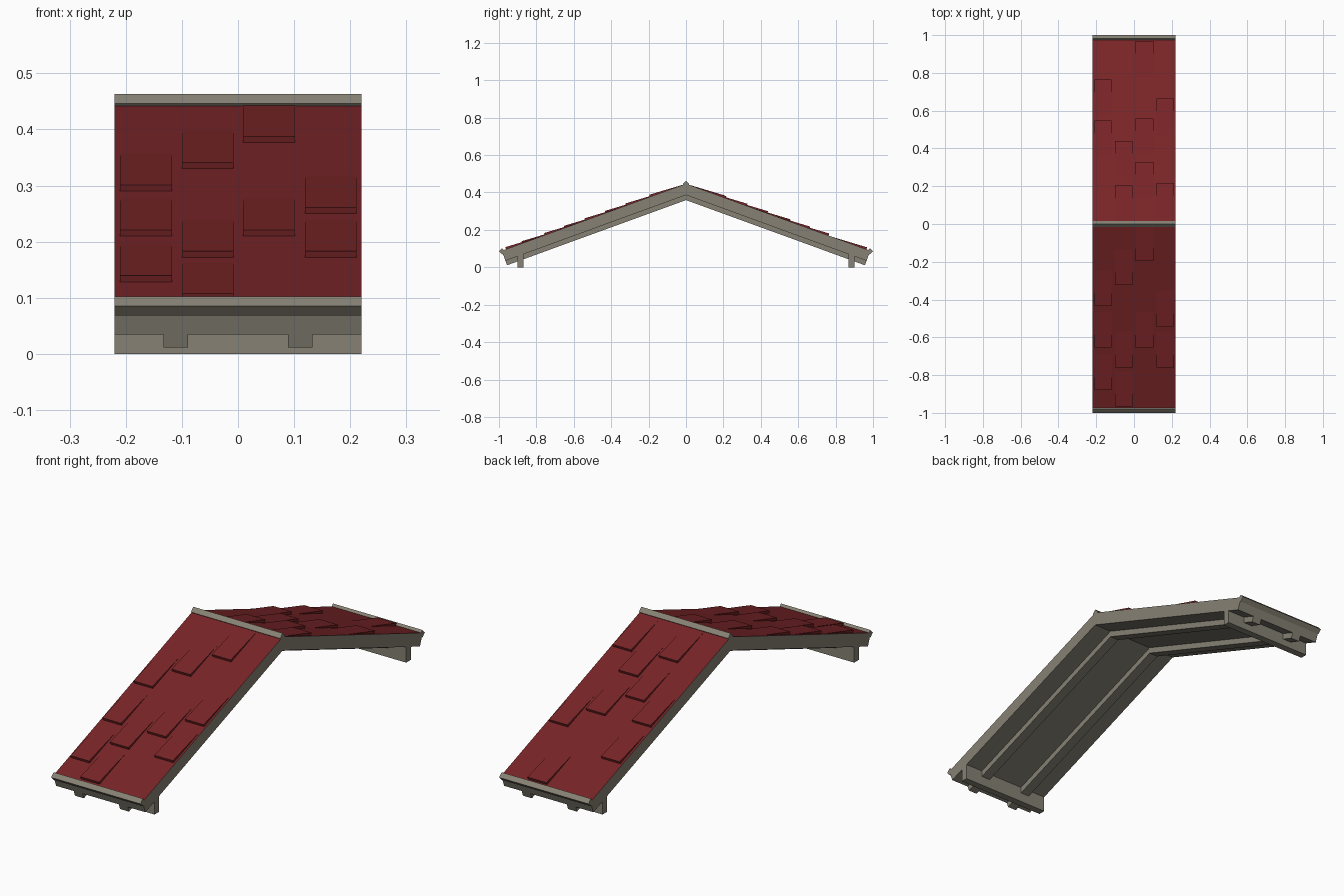
import bpy, bmesh, math
from mathutils import Vector

if "Cube" in bpy.data.objects:
    bpy.data.objects.remove(bpy.data.objects["Cube"])

ANG = math.radians(20)
C, S, T = math.cos(ANG), math.sin(ANG), math.tan(ANG)
RIDGE = 0.447      # height of the roof surface at the ridge
HALF = 0.22        # half width along x
EAVE = 0.985       # y where the roof surface ends
SLAB = 0.057       # slab thickness
RAFTER = 0.0255    # rafter depth below the slab


def material(name, rgb):
    m = bpy.data.materials.new(name)
    m.diffuse_color = (*rgb, 1)
    m.use_nodes = True
    m.node_tree.nodes["Principled BSDF"].inputs["Base Color"].default_value = m.diffuse_color
    return m


STONE = material("warm_grey", (0.24, 0.22, 0.175))
RED = material("dark_red", (0.19, 0.018, 0.020))


def prism(name, profile, x0, x1, mats):
    """Extrude a (y, z) profile along x."""
    bm = bmesh.new()
    f = bm.faces.new([bm.verts.new((x0, y, z)) for y, z in profile])
    ext = bmesh.ops.extrude_face_region(bm, geom=[f])
    verts = [v for v in ext["geom"] if isinstance(v, bmesh.types.BMVert)]
    bmesh.ops.translate(bm, verts=verts, vec=Vector((x1 - x0, 0, 0)))
    bmesh.ops.recalc_face_normals(bm, faces=bm.faces)
    # the second material covers the upward faces
    if len(mats) > 1:
        for face in bm.faces:
            face.normal_update()
            face.material_index = 1 if face.normal.z > 0.5 else 0
    me = bpy.data.meshes.new(name)
    bm.to_mesh(me)
    bm.free()
    for m in mats:
        me.materials.append(m)
    ob = bpy.data.objects.new(name, me)
    bpy.context.collection.objects.link(ob)
    return ob


def end_point(depth):
    """Point on the square-cut eave end, at a depth below the roof surface."""
    return (EAVE - depth * S, RIDGE - EAVE * T - depth * C)


def chevron(top, bottom):
    """Closed profile of both roof slopes between two depths."""
    (ty, tz), (by, bz) = end_point(top), end_point(bottom)
    return [(-ty, tz), (0, RIDGE - top / C), (ty, tz),
            (by, bz), (0, RIDGE - bottom / C), (-by, bz)]


def diamond(y, z, r):
    return [(y + r, z), (y, z + r), (y - r, z), (y, z - r)]


# roof slab, red on top
prism("roof_slab", chevron(0, SLAB), -HALF, HALF, [STONE, RED])

# rafters under the slab
for x in (-0.111, 0.111):
    prism("rafter", chevron(SLAB - 0.004, SLAB + RAFTER), x - 0.022, x + 0.022, [STONE])

# ridge cap
prism("ridge_cap", diamond(0, 0.446, 0.017), -HALF, HALF, [STONE])

# eave caps and wall beams on both sides
for s in (-1, 1):
    prism("eave_cap", diamond(s * 0.983, 0.085, 0.017), -HALF, HALF, [STONE])
    a, b = s * 0.869, s * 0.901
    prism("wall_beam", [(a, 0), (b, 0), (b, 0.07), (a, 0.07)], -HALF, HALF, [STONE])

# raised wedge tiles: lower-edge y for each column
COLUMNS = [(-0.21, -0.118), (-0.10, -0.008), (0.009, 0.102), (0.119, 0.211)]
TILES = {
    -1: [(0.43, 0.65, 0.875), (0.32, 0.755, 0.962), (0.193, 0.65), (0.54, 0.755)],
    1: [(0.545, 0.762), (0.20, 0.435), (0.325, 0.555, 0.965), (0.212, 0.66)],
}
LENGTH, RISE, SINK = 0.185, 0.0115, 0.004
for s, columns in TILES.items():
    for (x0, x1), edges in zip(COLUMNS, columns):
        for y in edges:
            z = RIDGE - y * T
            up = (y - LENGTH, z + LENGTH * T)
            pts = [(y - SINK * S, z - SINK * C), (y + RISE * S, z + RISE * C), up]
            prism("roof_tile", [(s * py, pz) for py, pz in pts], x0, x1, [RED])
